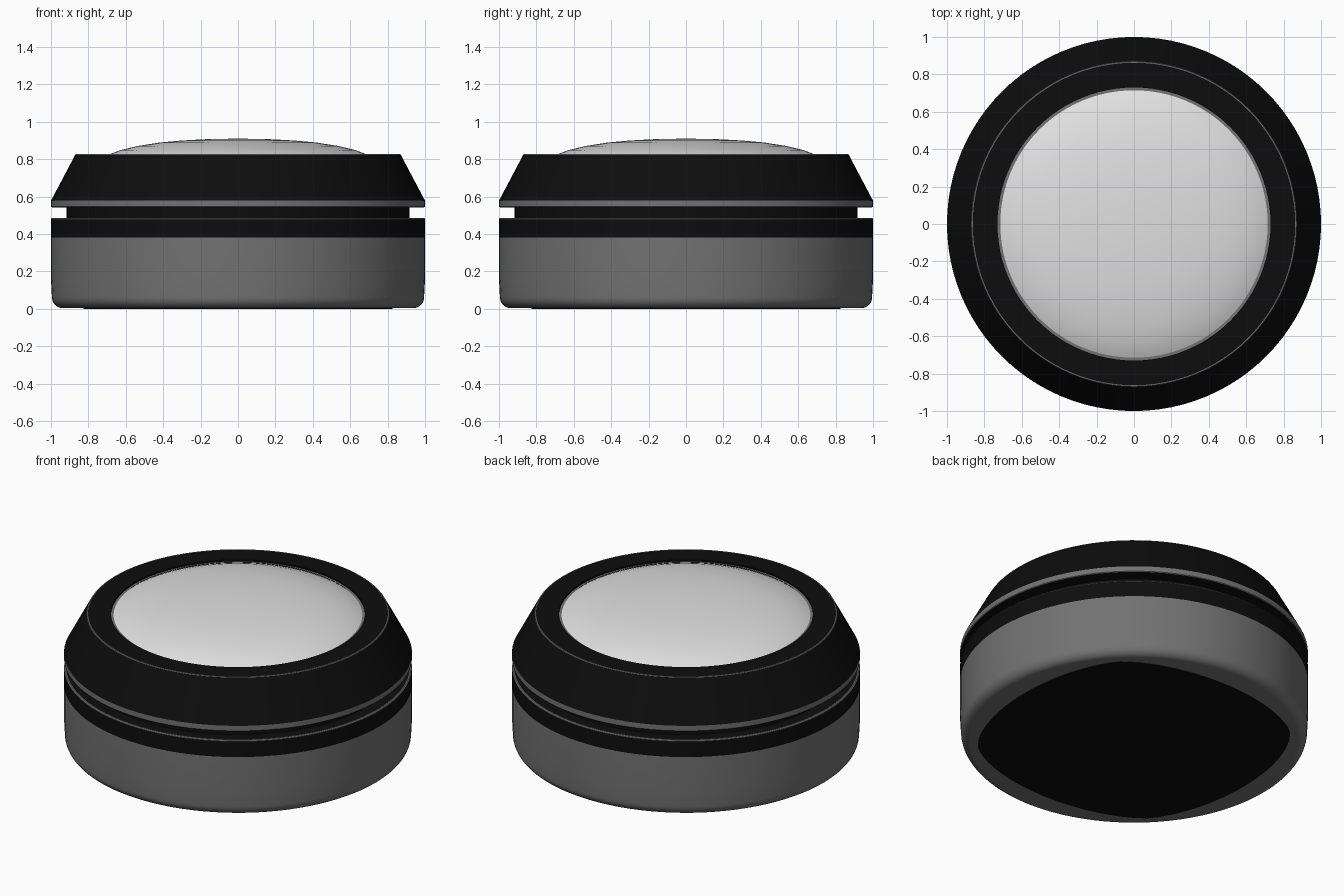
import bpy
import bmesh
from math import cos, sin, pi, radians

cube = bpy.data.objects.get("Cube")
if cube:
    bpy.data.objects.remove(cube, do_unlink=True)

SEGMENTS = 96


def material(name, value):
    mat = bpy.data.materials.new(name)
    mat.use_nodes = True
    colour = (value, value, value, 1)
    mat.diffuse_color = colour
    mat.node_tree.nodes["Principled BSDF"].inputs["Base Color"].default_value = colour
    return mat


black = material("black", 0.004)
grey = material("grey", 0.17)
white = material("white", 0.75)


def finish(name, bm, mat):
    bmesh.ops.recalc_face_normals(bm, faces=bm.faces)
    mesh = bpy.data.meshes.new(name)
    bm.to_mesh(mesh)
    bm.free()
    mesh.materials.append(mat)
    obj = bpy.data.objects.new(name, mesh)
    bpy.context.collection.objects.link(obj)
    bpy.ops.object.select_all(action="DESELECT")
    obj.select_set(True)
    bpy.context.view_layer.objects.active = obj
    bpy.ops.object.shade_smooth_by_angle(angle=radians(30))
    return obj


def lathe(name, profile, mat, closed=False):
    """Spin a (radius, height) profile around the z axis."""
    bm = bmesh.new()
    verts = [bm.verts.new((r, 0, z)) for r, z in profile]
    edges = [bm.edges.new(pair) for pair in zip(verts, verts[1:])]
    if closed:
        edges.append(bm.edges.new((verts[-1], verts[0])))
    bmesh.ops.spin(bm, geom=verts + edges, cent=(0, 0, 0), axis=(0, 0, 1),
                   angle=2 * pi, steps=SEGMENTS)
    bmesh.ops.remove_doubles(bm, verts=bm.verts, dist=0.0005)
    return finish(name, bm, mat)


# Base cup with a rounded lower edge
corner = [(0.94 + 0.055 * sin(a), 0.064 - 0.06 * cos(a))
          for a in (i * pi / 16 for i in range(9))]
lathe("base_cup", [(0, 0.004)] + corner + [(1, 0.16), (1, 0.38)], grey)

# Foot pad: square with strongly bowed sides
bm = bmesh.new()
outline = []
for i in range(SEGMENTS):
    a = 2 * pi * i / SEGMENTS
    r = 0.9 / (abs(cos(a)) ** 1.6 + abs(sin(a)) ** 1.6) ** (1 / 1.6)
    outline.append(bm.verts.new((r * cos(a + pi / 4), r * sin(a + pi / 4), 0)))
pad = bm.faces.new(outline)
sides = bmesh.ops.extrude_face_region(bm, geom=[pad])
bmesh.ops.translate(bm, vec=(0, 0, 0.004),
                    verts=[v for v in sides["geom"] if isinstance(v, bmesh.types.BMVert)])
finish("foot_pad", bm, black)

# Band above the cup, its fine edge line, and the recessed neck
lathe("base_band", [(1, 0.38), (1, 0.478), (0.992, 0.484), (0.9, 0.484)], black)
lathe("band_edge_line", [(1, 0.478), (1.0, 0.481), (0.994, 0.486), (0.988, 0.486),
                         (0.988, 0.478)], grey, closed=True)
lathe("neck", [(0.917, 0.48), (0.917, 0.545)], black)

# Lid: dark underside, grey rim and sloping collar
lathe("lid_underside", [(0.9, 0.542), (0.998, 0.542)], black)
lathe("lid_rim", [(0.994, 0.542), (1, 0.546), (1, 0.578)], grey)
lathe("lid_collar", [(1, 0.578), (0.872, 0.82), (0.864, 0.825), (0.73, 0.825),
                     (0.73, 0.79)], black)
lathe("collar_edge_line", [(0.870, 0.823), (0.868, 0.827), (0.862, 0.827),
                           (0.862, 0.823)], grey, closed=True)

# Domed top panel and the thin ring around it
lathe("panel_ring", [(0.73, 0.815), (0.715, 0.815)], grey)
lathe("dome_panel", [(0, 0.91), (0.15, 0.908), (0.3, 0.9), (0.42, 0.889),
                     (0.54, 0.87), (0.63, 0.848), (0.69, 0.825), (0.72, 0.81),
                     (0.722, 0.79)], white)
